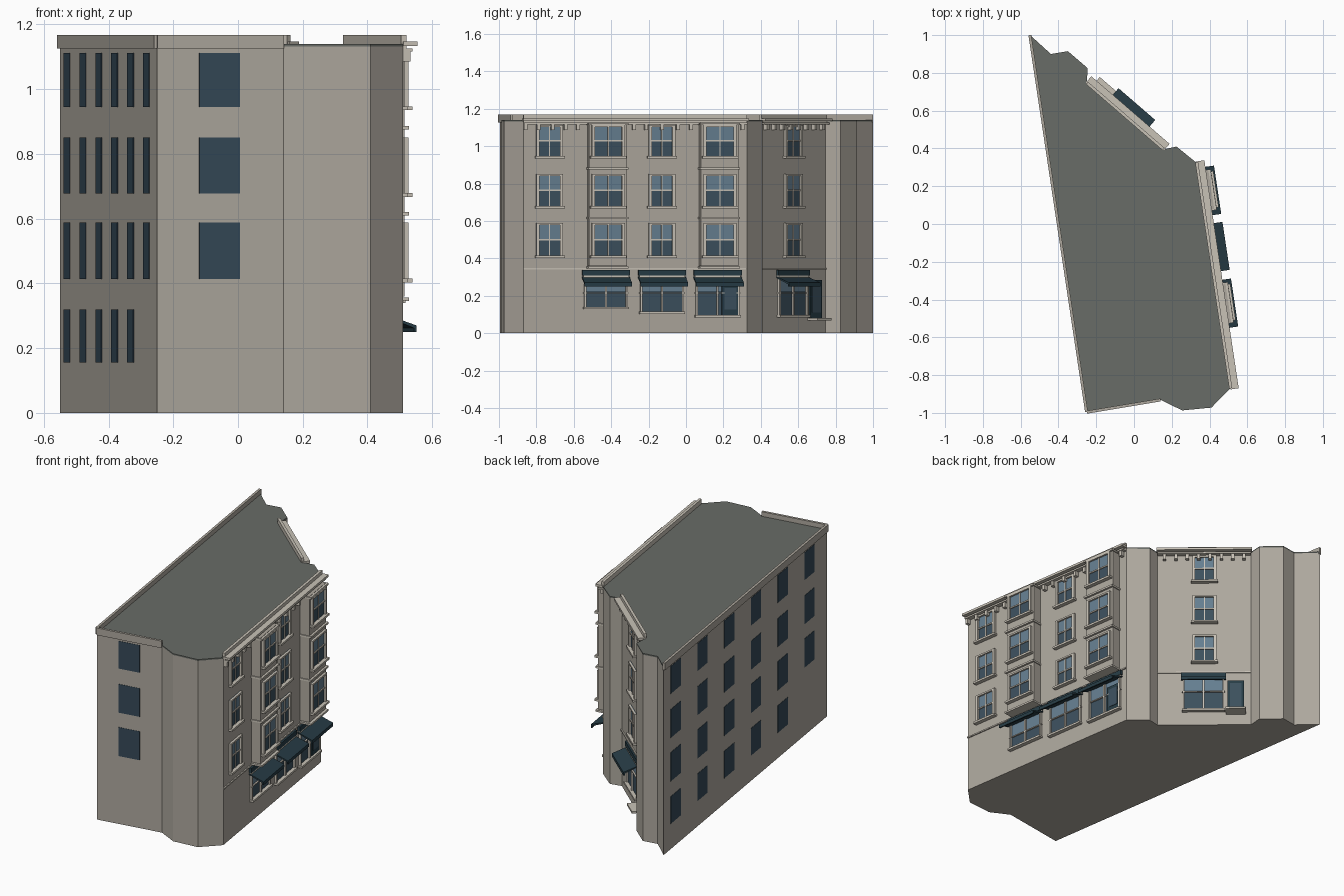
import bpy, math
from mathutils import Vector

if "Cube" in bpy.data.objects:
    bpy.data.objects.remove(bpy.data.objects["Cube"])

COLOURS = {
    "stone": (0.42, 0.39, 0.34), "trim": (0.58, 0.54, 0.47), "roof": (0.14, 0.15, 0.135),
    "glass": (0.045, 0.08, 0.11), "sky_glass": (0.13, 0.21, 0.28), "canvas": (0.02, 0.045, 0.06),
    "blind": (0.035, 0.065, 0.095),
}
mats = {}
for n, c in COLOURS.items():
    mats[n] = bpy.data.materials.new(n)
    mats[n].diffuse_color = (*c, 1)

parts = {}  # part name -> (verts, faces, material)


def solid(name, mat, bottom, top):
    """Closed prism between two matching rings of points."""
    v, f, _ = parts.setdefault(name, ([], [], mat))
    b, n = len(v), len(bottom)
    v += [tuple(p) for p in bottom] + [tuple(p) for p in top]
    f.append(tuple(b + i for i in reversed(range(n))))
    f.append(tuple(b + n + i for i in range(n)))
    for i in range(n):
        j = (i + 1) % n
        f.append((b + i, b + j, b + n + j, b + n + i))


class Wall:
    """Local frame on a wall: s along it, d outward, z up."""

    def __init__(self, name, a, b):
        self.name, self.a = name, Vector(a)
        self.len = (Vector(b) - self.a).length
        self.u = (Vector(b) - self.a).normalized()
        self.n = Vector((self.u.y, -self.u.x))

    def p(self, s, d, z):
        q = self.a + self.u * s + self.n * d
        return (q.x, q.y, z)

    def box(self, part, mat, s0, s1, d0, d1, z0, z1):
        ring = [(s0, d1), (s1, d1), (s1, d0), (s0, d0)]
        ring.reverse()
        ring = [(s, d) for s, d in ring]
        solid(self.name + "_" + part, mat, [self.p(s, d, z0) for s, d in ring][::-1],
              [self.p(s, d, z1) for s, d in ring][::-1])

    def at_y(self, y):
        return (y - self.a.y) / self.u.y

    # sash window with surround, mullion, meeting rail and sill
    def window(self, c, w, z0, z1, d=0.0):
        l, r, zm, t = c - w / 2, c + w / 2, z0 + (z1 - z0) * 0.5, 0.012
        self.box("lower_glass", "glass", l, r, d - .004, d + .003, z0, zm)
        self.box("upper_glass", "sky_glass", l, r, d - .004, d + .003, zm, z1)
        self.box("window_frames", "trim", l - .004, l + t, d, d + .014, z0, z1)
        self.box("window_frames", "trim", r - t, r + .004, d, d + .014, z0, z1)
        self.box("window_frames", "trim", l - .004, r + .004, d, d + .014, z1 - .01, z1)
        self.box("window_frames", "trim", l, r, d, d + .009, zm - .004, zm + .004)
        self.box("window_frames", "trim", c - .003, c + .003, d, d + .008, z0, z1)
        self.box("window_sills", "trim", l - .012, r + .012, d, d + .025, z0 - .01, z0 + .002)

    # projecting bay with moulded bands between floors
    def bay(self, c, w):
        l, r = c - w / 2, c + w / 2
        self.box("bays", "stone", l, r, -.005, .057, .36, 1.125)
        for z in (.345, .61, .875, 1.112):
            self.box("bay_bands", "trim", l - .006, r + .006, 0, .07, z, z + .011)
        for z0, z1 in FLOORS:
            self.window(c, w - .035, z0, z1, .057)

    # shopfront with sign board, sloped awning and optional door
    def shop(self, l, r, z0, door=None):
        self.box("shop_glass", "glass", l + .01, r - .01, -.004, .003, z0, .225)
        self.box("shop_upper_glass", "sky_glass", l + .01, r - .01, -.004, .003, .215, .30)
        for s in (l + .01, (l + r) / 2, r - .01):
            self.box("shop_frames", "trim", s - .005, s + .005, 0, .014, z0, .305)
        self.box("shop_frames", "trim", l, r, 0, .012, .212, .218)
        self.box("shop_frames", "trim", l, r, 0, .014, .298, .308)
        self.box("shop_sills", "trim", l, r, 0, .025, z0 - .012, z0)
        self.box("sign_boards", "canvas", l - .006, r + .006, 0, .016, .308, .337)
        prof = [(0, .302), (0, .295), (.082, .262), (.082, .25), (.09, .25), (.09, .27)]
        solid(self.name + "_awnings", "canvas", [self.p(l - .006, d, z) for d, z in prof],
              [self.p(r + .006, d, z) for d, z in prof])
        if door:
            self.door(*door, z0)

    def door(self, l, r, z0, top=.26):
        self.box("door", "canvas", l, r, 0, .012, z0, top)
        self.box("door_glass", "glass", l + .014, r - .014, 0, .015, z0 + .03, top - .02)

    # parapet, crown mouldings, brackets and floor band
    def cornice(self, brackets):
        n = self.len
        self.box("parapet", "trim", 0, n, -.006, .010, 1.125, 1.168)
        self.box("cornice", "trim", -.006, n + .006, 0, .044, 1.133, 1.147)
        self.box("cornice", "trim", 0, n, 0, .03, 1.116, 1.126)
        self.box("floor_band", "trim", 0, n, -.002, .007, .34, .348)
        for s in brackets:
            self.box("brackets", "trim", s - .009, s + .009, 0, .024, 1.085, 1.116)


FLOORS = [(.413, .588), (.677, .85), (.945, 1.112)]
FOOT = [(-.25, -.995), (.14, -.93), (.255, -.987), (.41, -.972), (.51, -.87), (.33, .325),
        (.225, .41), (.155, .395), (-.25, .745), (-.245, .825), (-.35, .915), (-.44, .90),
        (-.55, 1.0)]

# main block and roof
solid("building_body", "stone", [(x, y, 0) for x, y in FOOT], [(x, y, 1.132) for x, y in FOOT])
solid("roof", "roof", [(x, y, 1.132) for x, y in FOOT], [(x, y, 1.14) for x, y in FOOT])

# long street facade
side = Wall("street", FOOT[4], FOOT[5])
Y = side.at_y
side.cornice([Y(y) for y in (-.86, -.79, -.715, -.645, -.58, -.28, -.215, -.13, -.045, .025, .30)])
for y in (-.73, -.13):
    for z0, z1 in FLOORS:
        side.window(Y(y), .135, z0, z1)
for y in (-.425, .172):
    side.bay(Y(y), .205)
side.shop(Y(-.55), Y(-.308), .14)
side.shop(Y(-.25), Y(-.008), .115)
side.shop(Y(.046), Y(.29), .096, (Y(.19), Y(.282)))

# angled corner facade
corner = Wall("corner", FOOT[7], FOOT[8])
corner.cornice([.04 + .065 * i for i in range(8)])
for z0, z1 in FLOORS:
    corner.window(corner.len / 2, .13, z0, z1)
corner.shop(.14, .385, .096)
corner.door(.40, .495, .08, .285)
corner.box("doorstep", "trim", .39, .505, 0, .07, .068, .08)

# plain front wall and rear wall: parapets and flat windows
front = Wall("front", FOOT[0], FOOT[1])
rear = Wall("rear", FOOT[12], FOOT[0])
for w in (front, rear):
    w.box("parapet", "stone", 0, w.len, -.006, .009, 1.125, 1.168)
for z0, z1 in FLOORS:
    front.box("flat_windows", "blind", .132, .26, -.004, .002, z0, z1)
for row, (z0, z1) in enumerate([(.155, .32)] + FLOORS):
    for i in range(6 if row else 5):
        c = .147 + i * .331
        rear.box("flat_windows", "blind", c - .062, c + .062, -.004, .002, z0, z1)

# turn the collected parts into objects
import bmesh
for name, (v, f, mat) in parts.items():
    me = bpy.data.meshes.new(name)
    me.from_pydata(v, [], f)
    bm = bmesh.new()
    bm.from_mesh(me)
    bmesh.ops.recalc_face_normals(bm, faces=bm.faces)
    bm.to_mesh(me)
    bm.free()
    me.materials.append(mats[mat])
    bpy.context.collection.objects.link(bpy.data.objects.new(name, me))

for m in bpy.data.materials:
    if m.users and not m.is_grease_pencil:
        m.use_nodes = True
        m.node_tree.nodes["Principled BSDF"].inputs["Base Color"].default_value = m.diffuse_color
